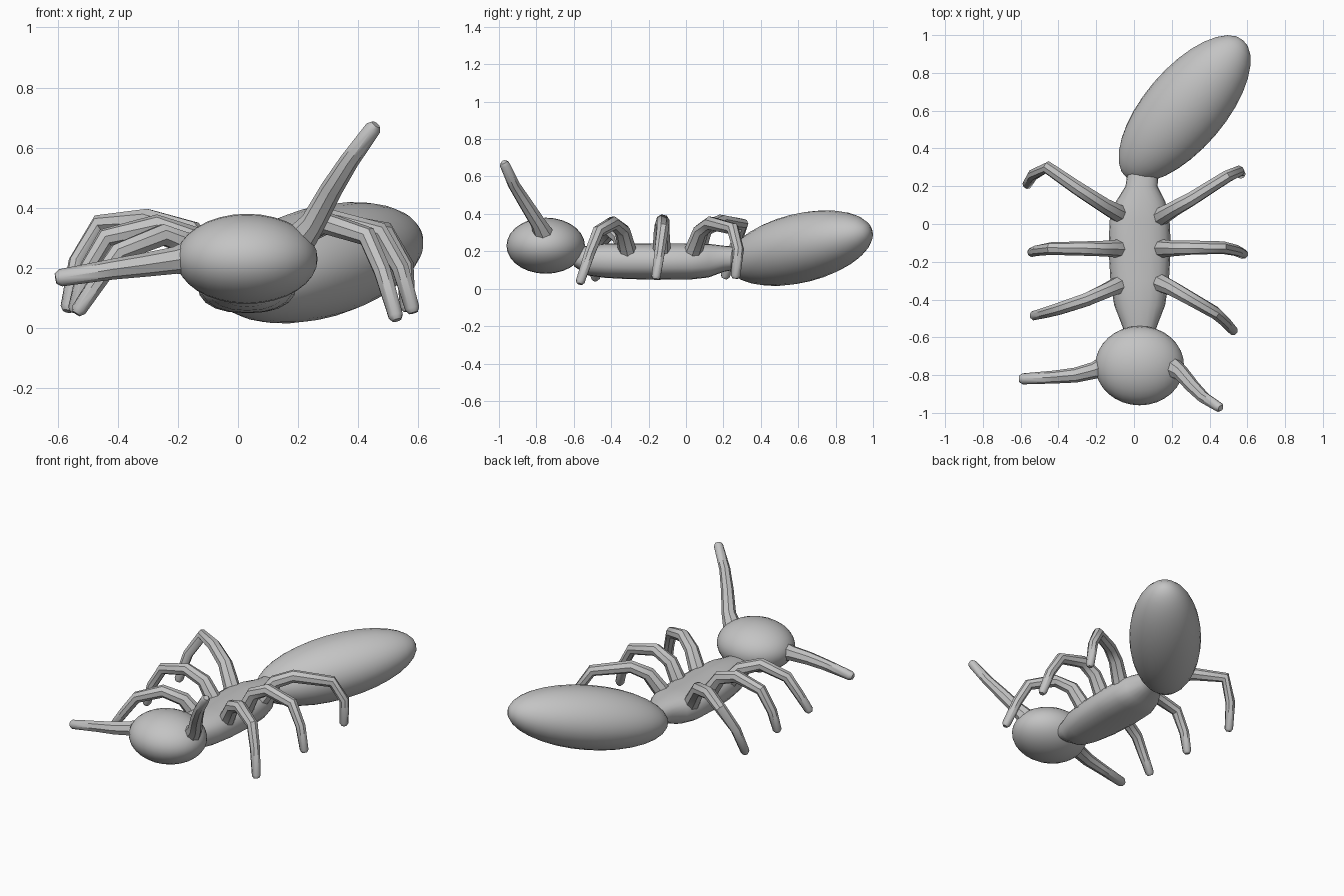
import bpy, bmesh, math
from mathutils import Vector, Euler

cube = bpy.data.objects.get("Cube")
if cube:
    bpy.data.objects.remove(cube, do_unlink=True)

grey = bpy.data.materials.new("plain grey")
grey.use_nodes = True
colour = (0.55, 0.55, 0.55, 1)
grey.diffuse_color = colour
grey.node_tree.nodes["Principled BSDF"].inputs["Base Color"].default_value = colour


def finish(obj):
    """Assign the material and smooth the surface, keeping sharp edges."""
    obj.data.materials.clear()
    obj.data.materials.append(grey)
    bpy.ops.object.select_all(action='DESELECT')
    obj.select_set(True)
    bpy.context.view_layer.objects.active = obj
    bpy.ops.object.shade_smooth_by_angle(angle=math.radians(40))


def ellipsoid(name, centre, radii, rotation=(0, 0, 0)):
    bpy.ops.mesh.primitive_uv_sphere_add(segments=28, ring_count=16, radius=1, rotation=(0, math.pi / 2, 0))
    obj = bpy.context.object
    obj.name = name
    # Poles run along the local x axis
    bpy.ops.object.transform_apply(location=False, rotation=True, scale=False)
    obj.scale = radii
    obj.rotation_euler = Euler(rotation)
    obj.location = centre
    finish(obj)


def loft(name, rings):
    """Skin a list of equal-length closed rings and cap both ends."""
    bm = bmesh.new()
    loops = [[bm.verts.new(p) for p in ring] for ring in rings]
    n = len(loops[0])
    for a, b in zip(loops, loops[1:]):
        for i in range(n):
            j = (i + 1) % n
            bm.faces.new((a[i], a[j], b[j], b[i]))
    bm.faces.new(loops[0])
    bm.faces.new(loops[-1])
    bmesh.ops.recalc_face_normals(bm, faces=bm.faces)
    mesh = bpy.data.meshes.new(name)
    bm.to_mesh(mesh)
    bm.free()
    obj = bpy.data.objects.new(name, mesh)
    bpy.context.collection.objects.link(obj)
    finish(obj)


def limb(name, points, base, middle, tip, sides=8):
    """Tapered tube through the points with a blunt rounded end."""
    pts = [Vector(p) for p in points]
    last = (pts[-1] - pts[-2]).normalized()
    count = len(pts)
    radii = [base] + [middle + (tip - middle) * i / (count - 2) for i in range(count - 1)]
    pts.append(pts[-1] + last * tip * 0.6)
    radii.append(tip * 0.6)
    rings = []
    side = None
    for i, p in enumerate(pts):
        t = (pts[min(i + 1, count)] - pts[max(i - 1, 0)]).normalized()
        if side is None:
            side = t.orthogonal()
        side = (side - t * side.dot(t)).normalized()
        up = t.cross(side)
        rings.append([p + radii[i] * (side * math.cos(a) + up * math.sin(a))
                      for a in (2 * math.pi * k / sides for k in range(sides))])
    loft(name, rings)


# Head and the tilted, turned abdomen
ellipsoid("head", (0.03, -0.75, 0.23), (0.235, 0.21, 0.15))
ellipsoid("abdomen", (0.268, 0.61, 0.217), (0.485, 0.215, 0.184),
          (0, math.radians(-10.8), math.radians(49.6)))

# Thorax: y, centre x, half width, centre z, half height
stations = [
    (-0.60, 0.03, 0.07, 0.17, 0.05), (-0.52, 0.03, 0.10, 0.15, 0.08),
    (-0.43, 0.03, 0.135, 0.15, 0.092), (-0.30, 0.03, 0.155, 0.147, 0.096),
    (-0.12, 0.03, 0.165, 0.145, 0.096), (0.03, 0.03, 0.158, 0.146, 0.096),
    (0.12, 0.035, 0.13, 0.15, 0.09), (0.20, 0.04, 0.085, 0.16, 0.07),
    (0.30, 0.05, 0.08, 0.165, 0.055)]


def squarish(v):
    return math.copysign(abs(v) ** 0.85, v)


angles = [2 * math.pi * k / 20 for k in range(20)]
loft("thorax", [[Vector((x + rx * squarish(math.cos(a)), y, z + rz * squarish(math.sin(a))))
                 for a in angles] for y, x, rx, z, rz in stations])

# Six bent legs
legs = {
    "left_front_leg": [(.11, -.30, .15), (.20, -.34, .31), (.29, -.39, .35),
                       (.43, -.47, .305), (.48, -.515, .19), (.525, -.565, .04)],
    "left_middle_leg": [(.12, -.13, .15), (.20, -.13, .31), (.30, -.125, .36),
                        (.47, -.125, .32), (.54, -.14, .20), (.58, -.16, .065)],
    "left_rear_leg": [(.11, .02, .15), (.21, .08, .31), (.30, .13, .35),
                      (.49, .25, .32), (.555, .28, .21), (.565, .265, .07)],
    "right_front_leg": [(-.05, -.31, .15), (-.14, -.35, .27), (-.25, -.40, .31),
                        (-.40, -.45, .25), (-.47, -.47, .15), (-.53, -.485, .06)],
    "right_middle_leg": [(-.05, -.13, .15), (-.15, -.13, .30), (-.27, -.13, .34),
                         (-.44, -.13, .30), (-.51, -.14, .18), (-.54, -.15, .065)],
    "right_rear_leg": [(-.05, .04, .15), (-.16, .10, .32), (-.30, .19, .36),
                       (-.46, .30, .345), (-.535, .26, .22), (-.565, .21, .07)],
}
for name, path in legs.items():
    limb(name, path, 0.052, 0.042, 0.026)

# Antennae: one raised, one held out to the side
limb("left_antenna", [(.17, -.74, .25), (.25, -.79, .35), (.31, -.86, .46),
                      (.37, -.92, .555), (.45, -.97, .665)], 0.065, 0.042, 0.027)
limb("right_antenna", [(-.11, -.74, .24), (-.21, -.775, .225), (-.31, -.80, .21),
                       (-.42, -.81, .195), (-.59, -.82, .167)], 0.075, 0.045, 0.029)
